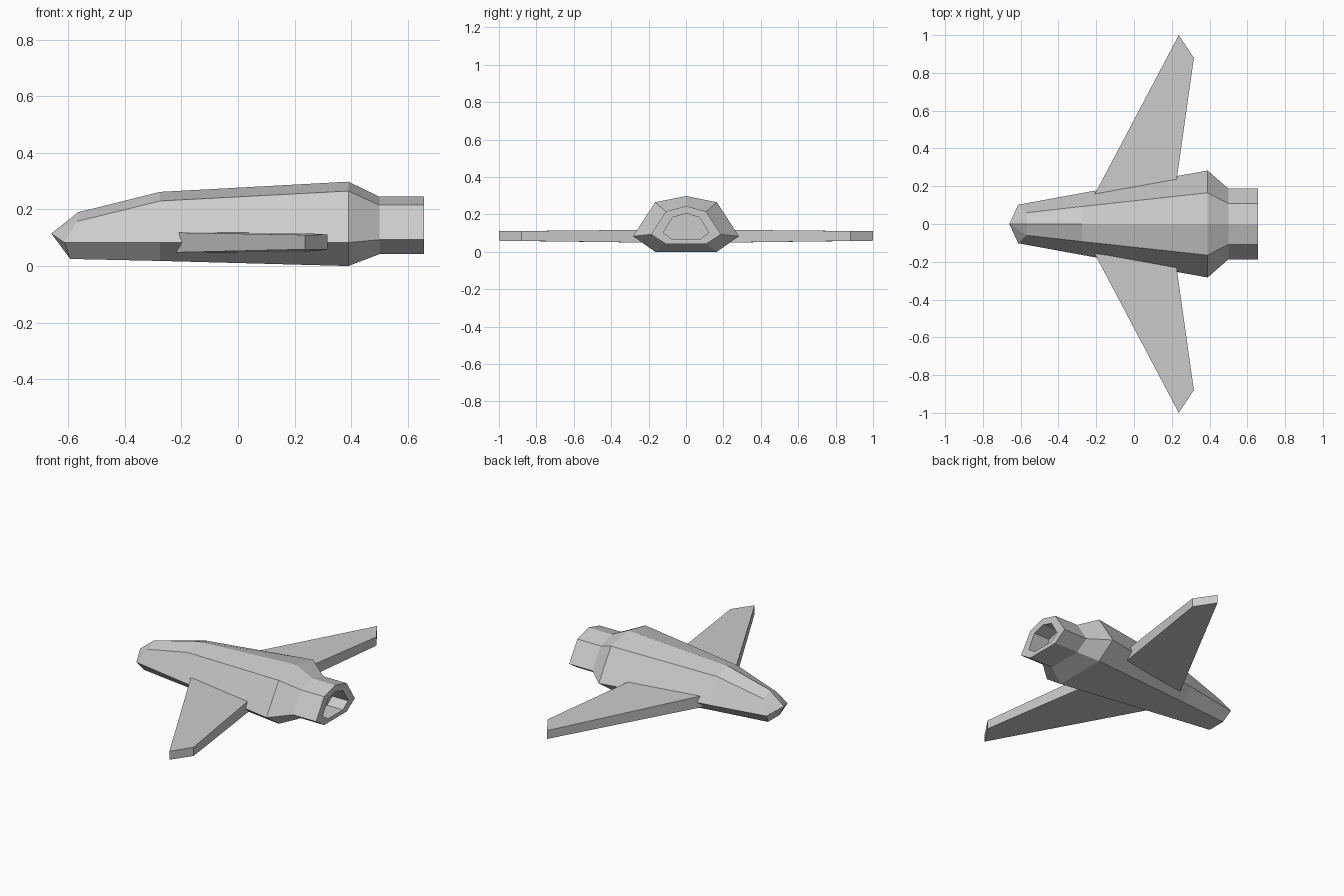
import bpy, bmesh

if "Cube" in bpy.data.objects:
    bpy.data.objects.remove(bpy.data.objects["Cube"])


def make_object(name, bm):
    bmesh.ops.recalc_face_normals(bm, faces=bm.faces)
    mesh = bpy.data.meshes.new(name)
    bm.to_mesh(mesh)
    bm.free()
    obj = bpy.data.objects.new(name, mesh)
    bpy.context.collection.objects.link(obj)
    return obj


def section(bm, top, shoulder, side, bottom):
    """Seven-sided ring: top given as (x, z), the others as (x, y, z), mirrored in y."""
    half = [shoulder, side, bottom]
    pts = [(top[0], 0, top[1])] + half + [(x, -y, z) for x, y, z in reversed(half)]
    return [bm.verts.new(p) for p in pts]


def flat(bm, x, top, shoulder, side, bottom):
    return section(bm, (x, top), (x, *shoulder), (x, *side), (x, *bottom))


# Fuselage: lofted seven-sided hull with engine collar and recessed exhaust
bm = bmesh.new()
outlet = (0.245, (0.108, 0.215), (0.187, 0.093), (0.108, 0.042))
hole = (0.205, (0.072, 0.184), (0.122, 0.102), (0.072, 0.066))
rings = [
    section(bm, (-0.565, 0.19), (-0.568, 0.06, 0.158), (-0.613, 0.102, 0.083), (-0.593, 0.057, 0.025)),
    flat(bm, -0.275, 0.262, (0.093, 0.23), (0.164, 0.083), (0.093, 0.018)),
    flat(bm, 0.39, 0.298, (0.165, 0.265), (0.283, 0.083), (0.165, 0.0)),
    flat(bm, 0.50, *outlet),
    flat(bm, 0.657, *outlet),
    flat(bm, 0.657, *hole),
    flat(bm, 0.55, *hole),
]
for a, b in zip(rings, rings[1:]):
    for i in range(7):
        j = (i + 1) % 7
        bm.faces.new((a[i], a[j], b[j], b[i]))
bm.faces.new(rings[-1])
nose = bm.verts.new((-0.66, 0, 0.115))
for i in range(7):
    bm.faces.new((nose, rings[0][(i + 1) % 7], rings[0][i]))
make_object("fuselage", bm)

# Wings: swept slabs, slightly thinner at the tip, rooted inside the hull
outline = [  # x, y, z low, z high
    (-0.265, 0.05, 0.047, 0.119),
    (0.237, 1.0, 0.059, 0.110),
    (0.317, 0.88, 0.058, 0.111),
    (0.20, 0.05, 0.047, 0.119),
]
for name, s in (("left_wing", -1), ("right_wing", 1)):
    bm = bmesh.new()
    low = [bm.verts.new((x, s * y, z0)) for x, y, z0, z1 in outline]
    high = [bm.verts.new((x, s * y, z1)) for x, y, z0, z1 in outline]
    bm.faces.new(low)
    bm.faces.new(high)
    for i in range(4):
        j = (i + 1) % 4
        bm.faces.new((low[i], low[j], high[j], high[i]))
    make_object(name, bm)
